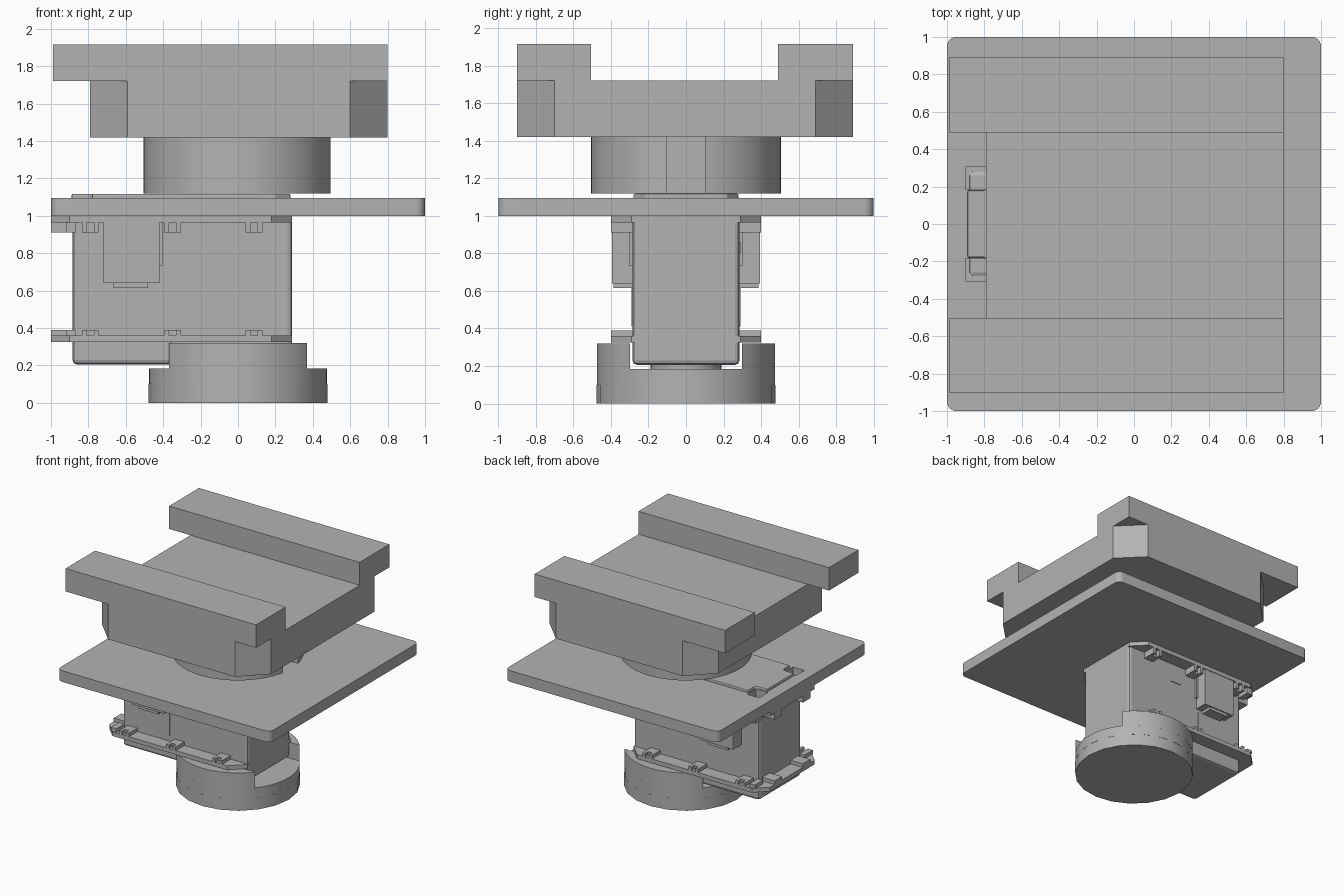
import bpy, bmesh, math

if "Cube" in bpy.data.objects:
    bpy.data.objects.remove(bpy.data.objects["Cube"], do_unlink=True)

grey = bpy.data.materials.new("plain grey")
grey.use_nodes = True
COLOUR = (0.45, 0.45, 0.45, 1)
grey.diffuse_color = COLOUR
grey.node_tree.nodes["Principled BSDF"].inputs["Base Color"].default_value = COLOUR


def prism(name, outline, z0, z1, smooth=False, bevel=0):
    """Extrude an outline in the ground plane from z0 up to z1."""
    bm = bmesh.new()
    base = bm.faces.new([bm.verts.new((x, y, z0)) for x, y in outline])
    top = bmesh.ops.extrude_face_region(bm, geom=[base])["geom"]
    for v in top:
        if isinstance(v, bmesh.types.BMVert):
            v.co.z = z1
    bmesh.ops.recalc_face_normals(bm, faces=bm.faces)
    mesh = bpy.data.meshes.new(name)
    bm.to_mesh(mesh)
    bm.free()
    mesh.materials.append(grey)
    obj = bpy.data.objects.new(name, mesh)
    bpy.context.collection.objects.link(obj)
    if bevel:
        mod = obj.modifiers.new("soft edges", "BEVEL")
        mod.width, mod.segments = bevel, 2
    if smooth:
        bpy.ops.object.select_all(action="DESELECT")
        obj.select_set(True)
        bpy.context.view_layer.objects.active = obj
        bpy.ops.object.shade_smooth_by_angle(angle=math.radians(35))
    return obj


def rect(x0, x1, y0, y1):
    return [(x0, y0), (x1, y0), (x1, y1), (x0, y1)]


def box(name, x0, x1, y0, y1, z0, z1, bevel=0):
    return prism(name, rect(x0, x1, y0, y1), z0, z1, bevel=bevel)


def side_box(name, side, x0, x1, y0, y1, z0, z1):
    """Box on the front (side -1) or back (side 1) of the module."""
    a, b = sorted((side * y0, side * y1))
    return box(name, x0, x1, a, b, z0, z1)


def arc(r, start, end, n, cx=0, cy=0):
    step = (end - start) / n
    return [(cx + r * math.cos(start + step * i), cy + r * math.sin(start + step * i))
            for i in range(n + 1)]


def cut(obj, cutter):
    mod = obj.modifiers.new("cut", "BOOLEAN")
    mod.operation, mod.object, mod.solver = "DIFFERENCE", cutter, "EXACT"
    cutter.hide_render = True
    cutter.hide_set(True)


SIDES = {"front": -1, "back": 1}

# Top carriage: chamfered body and two overhanging rails
c = 0.2
prism("carriage_body", [(-0.79 + c, -0.9), (0.8 - c, -0.9), (0.8, -0.9 + c), (0.8, 0.89 - c),
                        (0.8 - c, 0.89), (-0.79 + c, 0.89), (-0.79, 0.89 - c), (-0.79, -0.9 + c)],
      1.42, 1.72)
box("front_rail", -0.99, 0.8, -0.9, -0.505, 1.72, 1.915)
box("back_rail", -0.99, 0.8, 0.49, 0.89, 1.72, 1.915)

# Round pedestal with a key slot on its left
a = math.asin(0.1 / 0.505)
prism("pedestal", arc(0.505, a, 2 * math.pi - a, 60) + [(0.42, -0.1), (0.42, 0.1)],
      1.12, 1.42, smooth=True)

# Square mounting plate with rounded corners
corners = []
for i, (sx, sy) in enumerate([(1, 1), (-1, 1), (-1, -1), (1, -1)]):
    corners += arc(0.05, i * math.pi / 2, (i + 1) * math.pi / 2, 6, sx * 0.95, sy * 0.95)
plate = prism("mounting_plate", corners, 1.0, 1.095, smooth=True)

# Raised cover with a tongue between two open plate corners
prism("module_cover", [(-0.89, -0.18), (-0.8, -0.18), (-0.78, -0.2), (-0.78, -0.28), (0.2, -0.28),
                       (0.28, -0.22), (0.28, 0.22), (0.2, 0.28), (-0.78, 0.28), (-0.78, 0.2),
                       (-0.8, 0.18), (-0.89, 0.18)], 1.02, 1.118, bevel=0.008)
for name, s in SIDES.items():
    cut(plate, side_box(name + "_hole_cutter", s, -0.9, -0.79, 0.185, 0.305, 0.98, 1.2))

# Module body and its two flanges
box("module_body", -0.885, 0.29, -0.285, 0.285, 0.205, 1.01, bevel=0.025)
flange = [(-1, -0.3), (-0.9, -0.4), (0.18, -0.4), (0.29, -0.29),
          (0.29, 0.29), (0.18, 0.4), (-0.9, 0.4), (-1, 0.3)]
prism("upper_flange", flange, 0.965, 1.0)
prism("lower_flange", flange, 0.325, 0.36)

for level, z0, z1 in (("upper", 0.91, 0.965), ("lower", 0.36, 0.39)):
    # End clips on the right edge
    for name, s in SIDES.items():
        side_box(f"{level}_{name}_end_clip", s, -1, -0.87, 0.14, 0.24, z0, z1)
        side_box(f"{level}_{name}_corner_clip", s, -0.92, -0.87, 0.28, 0.39, z0, z1)
        # Pairs of small lugs along the long edges
        for i, x in enumerate((-0.79, -0.35, 0.085)):
            for j, dx in enumerate((-0.032, 0.032)):
                side_box(f"{level}_{name}_lug_{i}_{j}", s, x + dx - 0.013, x + dx + 0.013,
                         0.28, 0.4, z0, z1)
            side_box(f"{level}_{name}_lug_bridge_{i}", s, x - 0.045, x + 0.045,
                     0.28, 0.36, z0, z1)

# Latches on both long sides
for name, s in SIDES.items():
    side_box(name + "_latch", s, -0.72, -0.42, 0.28, 0.395, 0.64, 0.965)
    side_box(name + "_latch_neck", s, -0.665, -0.48, 0.28, 0.385, 0.615, 0.645)
    side_box(name + "_latch_rib", s, -0.43, -0.405, 0.28, 0.305, 0.735, 0.965)
    side_box(name + "_latch_window", s, -0.7, -0.44, 0.28, 0.291, 0.41, 0.615)
side_box("back_label", 1, -0.25, -0.15, 0.28, 0.291, 0.8, 0.86)

# Bottom knob: shaft, faceted base, round wall and two wings beside the module
ring = 2 * math.pi
prism("knob_shaft", arc(0.19, 0, ring * 31 / 32, 31), 0.17, 0.21, smooth=True)
prism("knob_base", arc(0.478, 0, ring * 19 / 20, 19), 0, 0.1, smooth=True)
prism("knob_wall", arc(0.475, 0, ring * 63 / 64, 63), 0.1, 0.185, smooth=True)
w = math.asin(0.298 / 0.475)
prism("knob_back_wing", arc(0.475, w, math.pi - w, 24), 0.185, 0.32, smooth=True)
prism("knob_front_wing", arc(0.475, math.pi + w, ring - w, 24), 0.185, 0.32, smooth=True)
